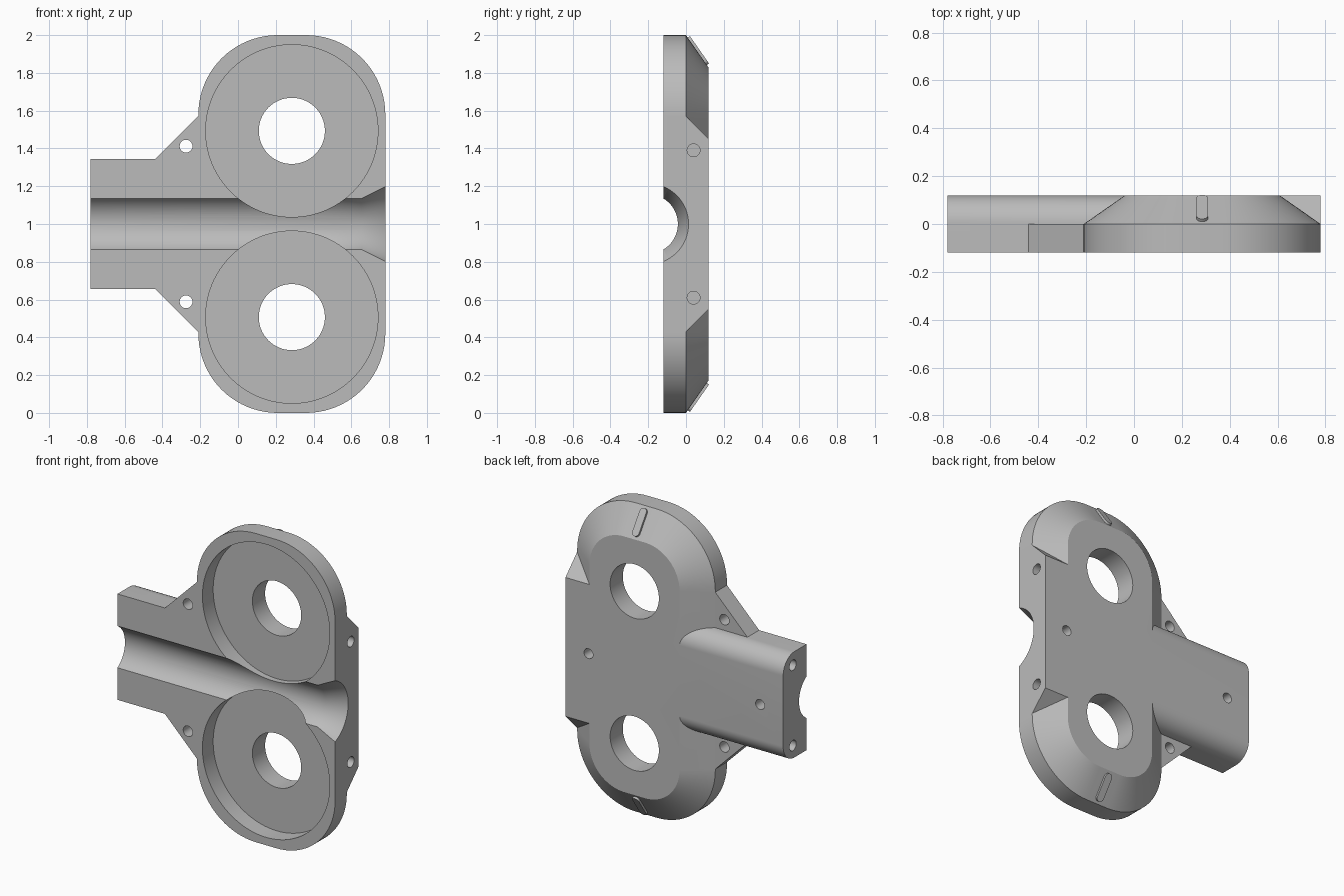
import bpy, bmesh, math
from mathutils import Vector

old = bpy.data.objects.get("Cube")
if old:
    bpy.data.objects.remove(old, do_unlink=True)

grey = bpy.data.materials.new("plain grey")
grey.use_nodes = True
COLOUR = (0.5, 0.5, 0.5, 1)
grey.diffuse_color = COLOUR
grey.node_tree.nodes["Principled BSDF"].inputs["Base Color"].default_value = COLOUR

FRONT, MID, BACK = -0.12, 0.0, 0.12
CX, RIGHT, END = 0.285, 0.78, -0.78


def loft(name, rings):
    """Closed solid through matching rings of points."""
    bm = bmesh.new()
    loops = [[bm.verts.new(p) for p in ring] for ring in rings]
    n = len(loops[0])
    for a, b in zip(loops, loops[1:]):
        for i in range(n):
            bm.faces.new((a[i], a[(i + 1) % n], b[(i + 1) % n], b[i]))
    bm.faces.new(loops[0])
    bm.faces.new(loops[-1])
    bmesh.ops.recalc_face_normals(bm, faces=bm.faces)
    mesh = bpy.data.meshes.new(name)
    bm.to_mesh(mesh)
    bm.free()
    mesh.materials.append(grey)
    obj = bpy.data.objects.new(name, mesh)
    bpy.context.collection.objects.link(obj)
    return obj


def along_y(name, outline, y0, y1):
    return loft(name, [[(x, y, z) for x, z in outline] for y in (y0, y1)])


def along_x(name, outline, x0, x1):
    return loft(name, [[(x, y, z) for y, z in outline] for x in (x0, x1)])


def circle(u, v, r, n=64):
    return [(u + r * math.cos(2 * math.pi * i / n), v + r * math.sin(2 * math.pi * i / n))
            for i in range(n)]


def rounded_rect(u, v, hu, hv, r, n=20):
    pts = []
    for k, (su, sv) in enumerate(((1, 1), (-1, 1), (-1, -1), (1, -1))):
        for i in range(n + 1):
            a = math.pi / 2 * (k + i / n)
            pts.append((u + su * (hu - r) + r * math.cos(a), v + sv * (hv - r) + r * math.sin(a)))
    return pts


def combine(target, tool, operation):
    mod = target.modifiers.new(tool.name, "BOOLEAN")
    mod.operation, mod.object, mod.solver = operation, tool, "EXACT"
    bpy.context.view_layer.objects.active = target
    bpy.ops.object.modifier_apply(modifier=mod.name)
    bpy.data.objects.remove(tool, do_unlink=True)


# Rounded housing with a bevelled back
def housing_ring(y, inset):
    return [(x, y, z) for x, z in rounded_rect(CX, 1, 0.495 - inset, 1 - inset, 0.42 - inset)]


housing = loft("housing", [housing_ring(FRONT, 0), housing_ring(MID, 0), housing_ring(BACK, 0.172)])

# Flat-ended block that fills the bevel on the right edge
block = [(FRONT + 0.02, 0.43), (MID, 0.43), (BACK, 0.55), (BACK, 1.45), (MID, 1.57), (FRONT + 0.02, 1.57)]
combine(housing, along_x("edge_block", block, 0.4, RIGHT), "UNION")

# Stem with rounded back edges
R = 0.115
stem = [(FRONT, 1.343), (FRONT, 0.657)]
for centre, start in ((0.657 + R, -math.pi / 2), (1.343 - R, 0)):
    for i in range(17):
        a = start + math.pi / 2 * i / 16
        stem.append((BACK - R + R * math.cos(a), centre + R * math.sin(a)))
combine(housing, along_x("stem", stem, END, 0.2), "UNION")

for side in (1, -1):
    # Triangular gussets between stem and housing
    gusset = [(-0.44, 0.343), (-0.205, 0.578), (-0.1, 0.578), (-0.1, 0.2), (-0.44, 0.2)]
    combine(housing, along_y("gusset", [(x, 1 + side * z) for x, z in gusset], FRONT, MID), "UNION")

    # Raised index rib lying on the bevel
    slope = Vector((0, 0.12, -0.172 * side)).normalized()
    normal = Vector((0, 0.172, 0.12 * side)).normalized()
    middle = Vector((CX, 0.06, 1 + side * 0.914))
    rib = rounded_rect(0, 0, 0.024, 0.088, 0.0235, 8)
    rings = [[middle + Vector((u, 0, 0)) + slope * v + normal * h for u, v in rib] for h in (-0.02, 0.014)]
    combine(housing, loft("index_rib", rings), "UNION")

# Channel along the stem, flaring at the right edge
flare = ((-0.9, 0.157), (0.655, 0.157), (RIGHT, 0.2136), (0.84, 0.241))
combine(housing, loft("channel", [[(x, y, z) for y, z in circle(-0.2, 1, r, 96)] for x, r in flare]), "DIFFERENCE")

for side in (1, -1):
    z = 1 + side * 0.493
    # Round pocket, bore and small pin holes
    cuts = [
        along_y("pocket", circle(CX, z, 0.456, 128), -0.3, -0.01),
        along_y("bore", circle(CX, z, 0.175), -0.3, 0.3),
        along_y("gusset_hole", circle(-0.275, 1 + side * 0.412, 0.034, 24), -0.3, 0.3),
        along_x("edge_hole", circle(0.04, 1 + side * 0.39, 0.034, 24), RIGHT - 0.1, 0.9),
        along_x("stem_hole", circle(0.02, 1 + side * 0.26, 0.034, 24), -0.9, END + 0.12),
        along_y("back_hole", circle(0.615 * side, 1, 0.032, 24), 0.04, 0.3),
    ]
    for cut in cuts:
        combine(housing, cut, "DIFFERENCE")

bpy.ops.object.select_all(action="DESELECT")
housing.select_set(True)
bpy.context.view_layer.objects.active = housing
bpy.ops.object.shade_smooth_by_angle(angle=math.radians(25))
